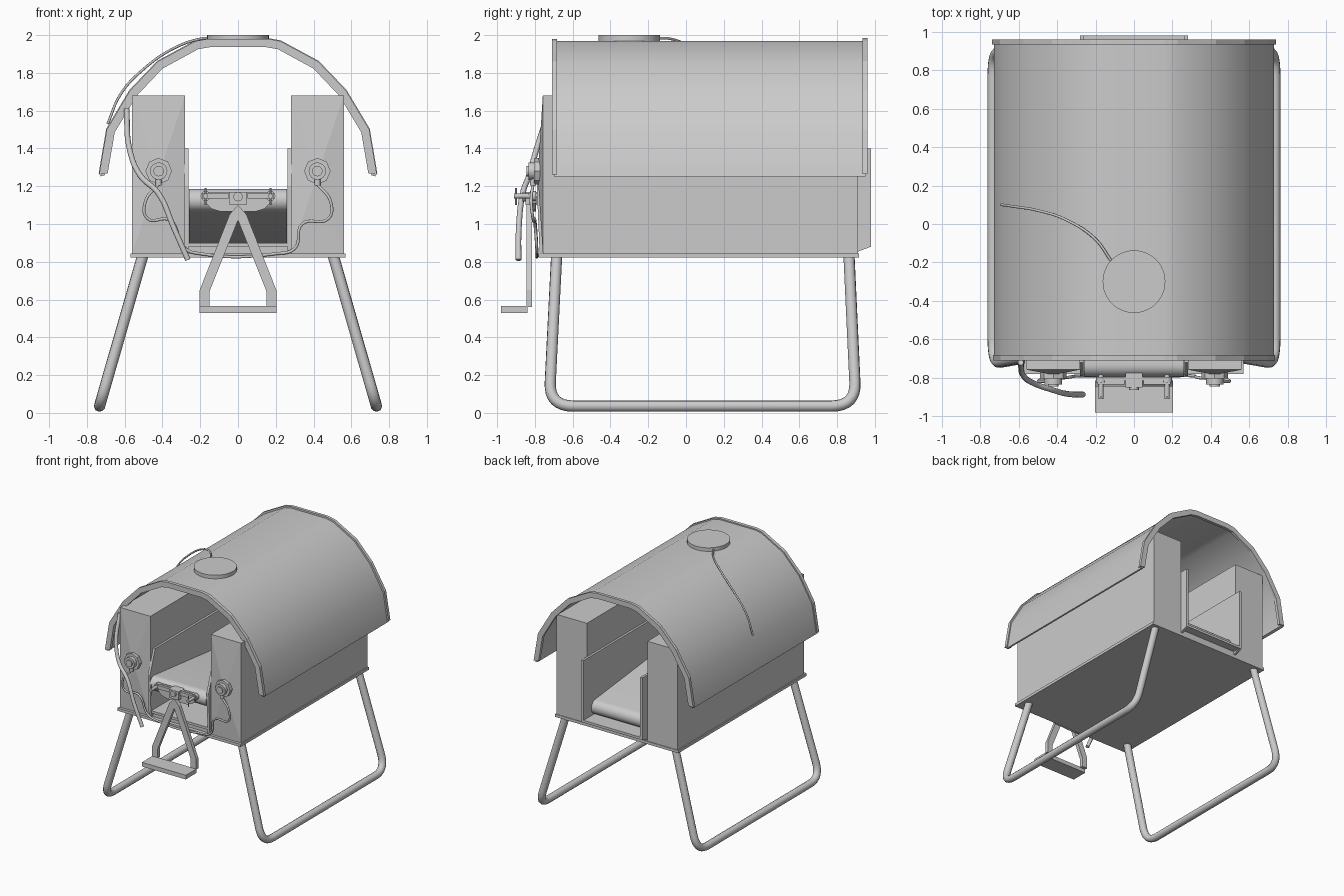
import bpy, bmesh, math
from mathutils import Vector

if "Cube" in bpy.data.objects:
    bpy.data.objects.remove(bpy.data.objects["Cube"])


def finish(name, bm, smooth=None):
    bmesh.ops.recalc_face_normals(bm, faces=bm.faces)
    me = bpy.data.meshes.new(name)
    bm.to_mesh(me)
    bm.free()
    ob = bpy.data.objects.new(name, me)
    bpy.context.collection.objects.link(ob)
    if smooth:
        bpy.ops.object.select_all(action='DESELECT')
        ob.select_set(True)
        bpy.context.view_layer.objects.active = ob
        bpy.ops.object.shade_smooth_by_angle(angle=math.radians(smooth))
    return ob


def prism(name, pts, axis, a, b, smooth=None):
    """Extrude a profile: (y,z) points along x, or (x,z) points along y."""
    put = (lambda p, t: (t, p[0], p[1])) if axis == 'x' else (lambda p, t: (p[0], t, p[1]))
    bm = bmesh.new()
    lo = [bm.verts.new(put(p, a)) for p in pts]
    hi = [bm.verts.new(put(p, b)) for p in pts]
    bm.faces.new(lo)
    bm.faces.new(hi)
    for i in range(len(pts)):
        j = (i + 1) % len(pts)
        bm.faces.new((lo[i], lo[j], hi[j], hi[i]))
    return finish(name, bm, smooth)


def box(name, x0, x1, y0, y1, z0, z1):
    return prism(name, [(x0, z0), (x1, z0), (x1, z1), (x0, z1)], 'y', y0, y1)


def cyl(name, c, r, depth, axis='y', n=16, r2=None):
    bm = bmesh.new()
    bmesh.ops.create_cone(bm, cap_ends=True, segments=n, radius1=r,
                          radius2=r if r2 is None else r2, depth=depth)
    rot = {'y': (math.pi / 2, 'X'), 'x': (math.pi / 2, 'Y'), 'z': (0, 'Z')}[axis]
    ob = finish(name, bm, 35 if n > 10 else None)
    ob.location = c
    ob.rotation_euler['XYZ'.index(rot[1])] = rot[0]
    return ob


def tube(name, pts, r, auto=True):
    cu = bpy.data.curves.new(name, 'CURVE')
    cu.dimensions = '3D'
    cu.bevel_depth = r
    cu.bevel_resolution = 3
    cu.resolution_u = 8
    cu.use_fill_caps = True
    if auto:
        sp = cu.splines.new('BEZIER')
        sp.bezier_points.add(len(pts) - 1)
        for bp, p in zip(sp.bezier_points, pts):
            bp.co = p
            bp.handle_left_type = bp.handle_right_type = 'AUTO'
    else:
        sp = cu.splines.new('POLY')
        sp.points.add(len(pts) - 1)
        for q, p in zip(sp.points, pts):
            q.co = (*p, 1)
    ob = bpy.data.objects.new(name, cu)
    bpy.context.collection.objects.link(ob)
    bpy.ops.object.select_all(action='DESELECT')
    ob.select_set(True)
    bpy.context.view_layer.objects.active = ob
    bpy.ops.object.convert(target='MESH')
    return bpy.context.object


def fillet(pts, d, n=8):
    pts = [Vector(p) for p in pts]
    out = [pts[0]]
    for a, b, c in zip(pts, pts[1:], pts[2:]):
        p, q = b + (a - b).normalized() * d, b + (c - b).normalized() * d
        for i in range(n + 1):
            t = i / n
            out.append(p * (1 - t) ** 2 + b * 2 * t * (1 - t) + q * t * t)
    return out + [pts[-1]]


# base plate and trough floor
box("base_plate", -0.57, 0.57, -0.78, 0.915, 0.822, 0.845)
box("trough_floor", -0.28, 0.28, -0.77, 0.98, 0.88, 0.90)
box("trough_support", -0.28, 0.28, -0.75, 0.91, 0.845, 0.88)

# arched roof with end rims
half = [(0.735, 1.262), (0.695, 1.50), (0.572, 1.706), (0.425, 1.86), (0.225, 1.968), (0.16, 1.98)]


def arch(outset, thick):
    outer = [(x * (1 + outset), z + outset) for x, z in half]
    inner = []
    for x, z in outer:
        d = Vector((x, z - 1.25)).normalized() * thick
        inner.append((x - d.x, z - (d.y if z > 1.3 else -0.006)))
    full = outer + [(-x, z) for x, z in reversed(outer)]
    return full + [(-x, z) for x, z in inner] + list(reversed(inner))


prism("roof_shell", arch(-0.01, 0.022), 'y', -0.70, 0.95, 35)
prism("roof_rim_front", arch(0, 0.045), 'y', -0.71, -0.682)
prism("roof_rim_back", arch(0.004, 0.045), 'y', 0.935, 0.96)

# round vent cap and its cable
cyl("roof_cap", (0, -0.30, 1.982), 0.163, 0.036, 'z', 48)
tube("roof_cable", [(-0.12, -0.19, 1.982), (-0.2, -0.08, 1.98), (-0.35, 0.02, 1.925),
                    (-0.5, 0.07, 1.82), (-0.62, 0.09, 1.69), (-0.69, 0.10, 1.53)], 0.007)

# sloping belt in the trough
belt = []
for cy, cz, a0 in ((-0.735, 1.125, 84), (0.82, 0.96, 264)):
    for i in range(13):
        a = math.radians(a0 + 15 * i)
        belt.append((cy + 0.06 * math.cos(a), cz + 0.06 * math.sin(a)))
prism("sloping_belt", belt, 'x', -0.26, 0.26, 35)

for s, side in ((-1, "left"), (1, "right")):
    # side box with a shallow bulged front
    ob = box(side + "_side_box", s * 0.28, s * 0.56, -0.758, 0.91, 0.845, 1.68)
    bm = bmesh.new()
    bm.from_mesh(ob.data)
    bm.faces.ensure_lookup_table()
    front = min(bm.faces, key=lambda f: f.calc_center_median().y)
    bmesh.ops.poke(bm, faces=[front])['verts'][0].co.y = -0.785
    bm.to_mesh(ob.data)
    bm.free()

    # trough wall with chamfered front corner
    prism(side + "_trough_wall", [(-0.775, 0.85), (-0.79, 1.2), (-0.72, 1.4), (0.98, 1.4),
                                  (0.98, 0.88), (0.9, 0.85)], 'x', s * 0.262, s * 0.282)

    # looped tube leg
    tube(side + "_leg", fillet([(s * 0.505, -0.685, 0.83), (s * 0.733, -0.725, 0.036),
                                (s * 0.733, 0.90, 0.036), (s * 0.505, 0.863, 0.83)], 0.13),
         0.03, False)

    # octagonal knob
    x = s * 0.42
    cyl(side + "_knob_flange", (x, -0.785, 1.28), 0.07, 0.04, 'y', 8)
    cyl(side + "_knob", (x, -0.81, 1.28), 0.046, 0.05, 'y', 16)
    cyl(side + "_knob_tip", (x, -0.83, 1.28), 0.028, 0.03, 'y', 12)
    cyl(side + "_knob_plug", (x, -0.81, 1.225), 0.016, 0.04, 'z', 12)

    # step bars
    prism(side + "_step_bar", [(s * p, z) for p, z in ((0, 1.10), (0.045, 1.05), (0.203, 0.65),
          (0.203, 0.56), (0.152, 0.56), (0.152, 0.64), (0, 1.02))], 'y', -0.845, -0.815)

    # bracket bolts and pins
    x = s * 0.172
    cyl(side + "_bolt", (x, -0.84, 1.148), 0.013, 0.14, 'y', 12)
    cyl(side + "_bolt_collar", (x, -0.81, 1.148), 0.026, 0.03, 'y', 12)
    cyl(side + "_bolt_pin", (x, -0.90, 1.146), 0.005, 0.09, 'z', 12)
    box(side + "_bracket_arm", s * 0.05, s * 0.19, -0.835, -0.815, 1.135, 1.165)

# step plate and bracket
box("step_plate", -0.203, 0.203, -0.98, -0.84, 0.53, 0.565)
prism("step_bracket", [(-0.17, 1.17), (0.17, 1.17), (0.17, 1.11), (0.14, 1.08), (0.09, 1.065),
                       (-0.09, 1.065), (-0.14, 1.08), (-0.17, 1.11)], 'y', -0.815, -0.795)
box("bracket_block", -0.045, 0.045, -0.85, -0.77, 1.10, 1.17)
cyl("bracket_centre_bolt", (0, -0.85, 1.145), 0.025, 0.03, 'y', 12)

# front hose and the cable joining both knobs
tube("front_hose", [(-0.59, -0.72, 1.61), (-0.575, -0.79, 1.40), (-0.52, -0.83, 1.26),
                    (-0.42, -0.865, 1.16), (-0.34, -0.885, 0.98), (-0.265, -0.887, 0.81)], 0.015)
tube("knob_cable", [(-0.42, -0.81, 1.21), (-0.49, -0.82, 1.12), (-0.48, -0.81, 1.03),
                    (-0.36, -0.80, 1.02), (-0.28, -0.79, 0.87), (-0.2, -0.79, 0.843),
                    (0.2, -0.79, 0.843), (0.3, -0.79, 0.87), (0.34, -0.80, 1.0),
                    (0.48, -0.81, 1.03), (0.49, -0.82, 1.12), (0.42, -0.81, 1.21)], 0.008)
